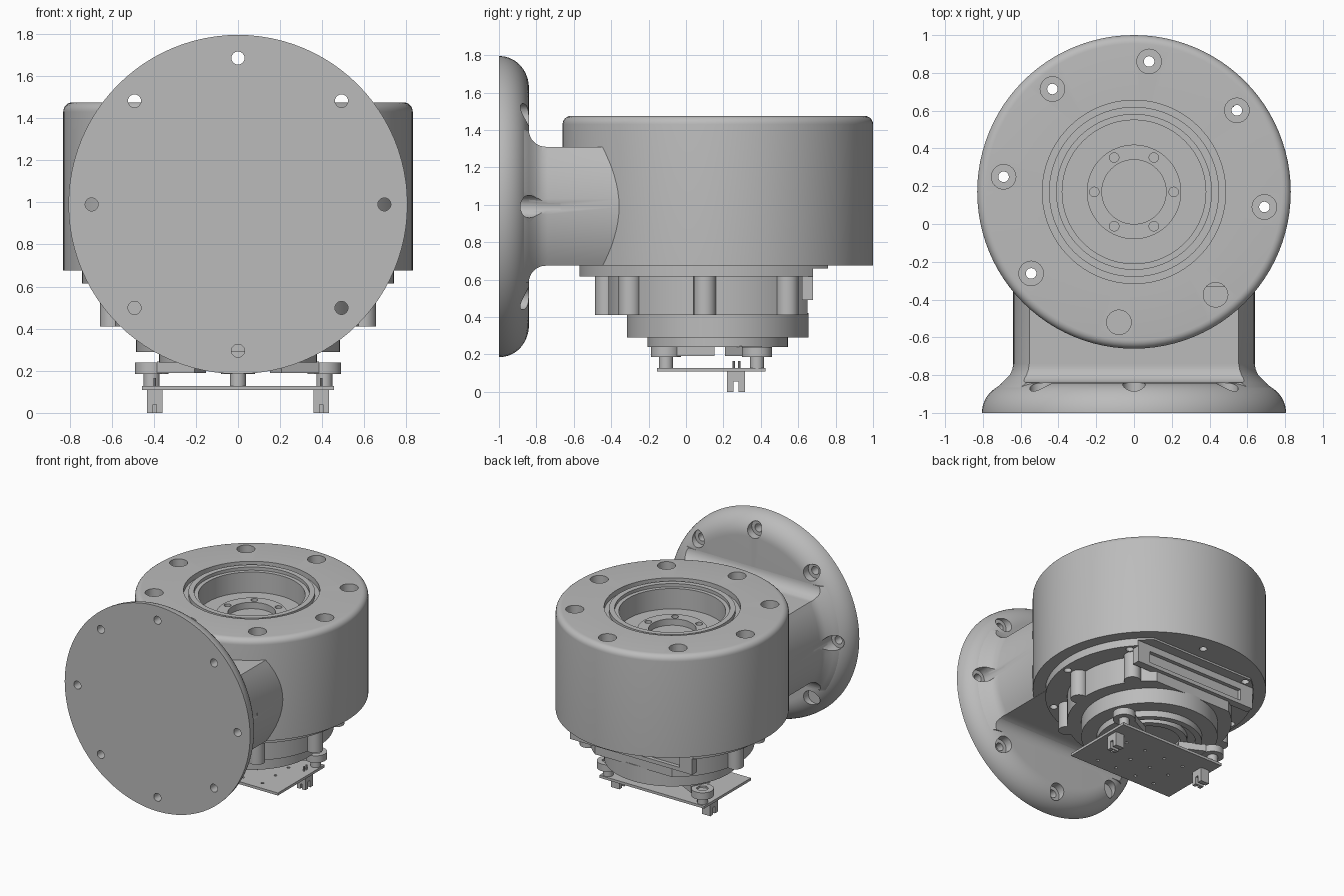
import bpy, bmesh
from math import sin, cos, pi, radians, atan2, hypot
from mathutils import Matrix, Vector

if "Cube" in bpy.data.objects:
    bpy.data.objects.remove(bpy.data.objects["Cube"], do_unlink=True)

grey = bpy.data.materials.new("machined grey")
grey.use_nodes = True
grey.diffuse_color = (0.5, 0.5, 0.5, 1)
grey.node_tree.nodes["Principled BSDF"].inputs["Base Color"].default_value = grey.diffuse_color

CY = 0.17      # axis of the round housing (y)
FZ = 0.99      # axis of the mounting flange (z)
parts = []


def finish(name, bm, keep=True):
    bmesh.ops.recalc_face_normals(bm, faces=bm.faces)
    mesh = bpy.data.meshes.new(name)
    bm.to_mesh(mesh)
    bm.free()
    mesh.materials.append(grey)
    ob = bpy.data.objects.new(name, mesh)
    bpy.context.scene.collection.objects.link(ob)
    if keep:
        parts.append(ob)
    return ob


def lathe(name, profile, origin, axis="Z", steps=96, keep=True):
    """Spin (radius, height) points about an axis through origin."""
    bm = bmesh.new()
    o = Vector(origin)
    pts = [o + (Vector((r, 0, h)) if axis == "Z" else Vector((r, h, 0))) for r, h in profile]
    vs = [bm.verts.new(p) for p in pts]
    es = [bm.edges.new(pair) for pair in zip(vs, vs[1:])]
    bmesh.ops.spin(bm, geom=vs + es, cent=o, axis=(0, 0, 1) if axis == "Z" else (0, 1, 0),
                   angle=2 * pi, steps=steps)
    bmesh.ops.remove_doubles(bm, verts=bm.verts, dist=1e-4)
    return finish(name, bm, keep)


def add_cyl(bm, x, y, z, r, depth, axis="Z", seg=24):
    m = Matrix.Translation((x, y, z))
    if axis == "Y":
        m = m @ Matrix.Rotation(pi / 2, 4, "X")
    bmesh.ops.create_cone(bm, cap_ends=True, segments=seg, radius1=r, radius2=r,
                          depth=depth, matrix=m)


def cyls(name, items, axis="Z", seg=24, keep=True):
    bm = bmesh.new()
    for x, y, z, r, depth in items:
        add_cyl(bm, x, y, z, r, depth, axis, seg)
    return finish(name, bm, keep)


def box(name, x0, x1, y0, y1, z0, z1, keep=True):
    bm = bmesh.new()
    m = Matrix.Translation(((x0 + x1) / 2, (y0 + y1) / 2, (z0 + z1) / 2))
    bmesh.ops.create_cube(bm, size=1, matrix=m @ Matrix.Diagonal((x1 - x0, y1 - y0, z1 - z0, 1)))
    return finish(name, bm, keep)


def boolean(ob, tool, op="DIFFERENCE"):
    mod = ob.modifiers.new("bool", "BOOLEAN")
    mod.object, mod.operation, mod.solver = tool, op, "EXACT"
    bpy.context.view_layer.update()
    dg = bpy.context.evaluated_depsgraph_get()
    mesh = bpy.data.meshes.new_from_object(ob.evaluated_get(dg))
    ob.modifiers.clear()
    ob.data = mesh
    bpy.data.objects.remove(tool, do_unlink=True)


def arc(cx, cy, rx, ry, a0, a1, n=10):
    return [(cx + rx * cos(radians(a0 + (a1 - a0) * i / n)),
             cy + ry * sin(radians(a0 + (a1 - a0) * i / n))) for i in range(n + 1)]


def ring(r, count, start=0.0):
    return [(r * cos(radians(start + i * 360 / count)), r * sin(radians(start + i * 360 / count)))
            for i in range(count)]


def through(r, rad, z, depth):
    return [(x, y + CY, z, rad, depth) for x, y in ring(r, 8, 83.4)]


# Round housing with stepped bore and counterbored bolt holes
body = lathe("housing", [(0, .675), (.83, .675)] + arc(.785, 1.43, .045, .045, 0, 90, 6) +
             [(.485, 1.475), (.485, 1.435), (.45, 1.435), (.45, 1.465), (.41, 1.465),
              (.41, 1.44), (.38, 1.44), (.38, 1.28), (.25, 1.28), (.25, 1.3),
              (.17, 1.3), (.17, 1.25), (0, 1.25)], (0, CY, 0))
boolean(body, cyls("bolt_cut", through(.695, .028, 1, 1.2), keep=False))
boolean(body, cyls("bore_cut", through(.695, .065, 1.4, .4), keep=False))
boolean(body, cyls("hub_cut", [(x, y + CY, 1.3, .025, .1) for x, y in ring(.21, 6)], keep=False))

# Mounting flange with rounded back
flange = lathe("mounting_flange", [(0, -1), (.805, -1)] + arc(.64, -1, .165, .16, 5, 90, 12) +
               [(0, -.84)], (0, 0, FZ), "Y")

# Neck: flared round bar trimmed to a slab with filleted top and bottom
neck = lathe("neck", [(0, -.95), (.78, -.95), (.745, -.88), (.70, -.84), (.66, -.8),
                      (.645, -.77), (.64, -.74), (.64, -.33), (0, -.33)], (0, 0, FZ), "Y")
top = arc(-.75, 1.40, .09, .09, 180, 270, 8)
outline = [(-.97, 1.40)] + top + [(-.2, 1.31)]
outline += [(y, 2 * FZ - z + .004) for y, z in reversed(outline)]
bm = bmesh.new()
face = bm.faces.new([bm.verts.new((-.9, y, z)) for y, z in outline])
ext = bmesh.ops.extrude_face_region(bm, geom=[face])
bmesh.ops.translate(bm, vec=(1.8, 0, 0),
                    verts=[g for g in ext["geom"] if isinstance(g, bmesh.types.BMVert)])
boolean(neck, finish("slab_cut", bm, False), "INTERSECT")
spots = ring(.695, 8)
for ob in (flange, neck):
    boolean(ob, cyls("screw_cut", [(x, -.95, z + FZ, .031, .3) for x, z in spots], "Y", keep=False))
    boolean(ob, cyls("seat_cut", [(x, -.785, z + FZ, .06, .23) for x, z in spots], "Y", keep=False))

# Lower cover plate, trimmed flat at the back
for name, z0, z1, back in (("cover_plate", .615, .675, .68), ("cover_lip", .66, .676, .76)):
    plate = cyls(name, [(0, CY, (z0 + z1) / 2, .74, z1 - z0)], seg=96)
    boolean(plate, box("trim", -1, 1, -1, back, .5, .8, keep=False), "INTERSECT")
    boolean(plate, cyls("bolt_cut", through(.695, .028, .65, .4), keep=False))

# Gear housing with eight screw columns, trimmed flat at the back
core = cyls("gear_housing", [(0, CY, .5125, .585, .205)], seg=96)
boolean(core, box("trim", -1, 1, -1, .65, .3, .8, keep=False), "INTERSECT")
cols = [(x, y + CY, .5125, .06, .205) for x, y in ring(.6, 8, 83.4) if y + CY < .6]
cyls("screw_columns", cols)
window = box("back_window_frame", -.53, .53, .62, .68, .49, .64)
boolean(window, box("pocket", -.42, .42, .65, .72, .52, .61, keep=False))

# Stepped motor end with recessed underside
lathe("motor_end", [(0, .42), (.485, .42), (.485, .29), (.375, .29), (.375, .24), (.33, .24),
                    (.33, .29), (.27, .29), (.27, .25), (.22, .25), (.22, .3), (0, .3)], (0, CY, 0))

# Three lugs with arms and standoffs carrying the circuit board
for name, x, y in (("left", .41, .38), ("right", -.41, .38), ("front", 0, -.107)):
    lug = cyls(name + "_lug", [(x, y, .2125, .08, .055)], seg=32)
    boolean(lug, cyls("socket", [(x, y, .24, .045, .03)], seg=6, keep=False))
    cyls(name + "_standoff", [(x, y, .157, .038, .064)])
    dx, dy = -x, CY - y
    length = hypot(dx, dy)
    bm = bmesh.new()
    reach = .2
    mid = Vector((x + dx / length * (.06 + reach / 2), y + dy / length * (.06 + reach / 2), .2175))
    bmesh.ops.create_cube(bm, size=1, matrix=Matrix.Translation(mid) @
                          Matrix.Rotation(atan2(dy, dx), 4, "Z") @
                          Matrix.Diagonal((reach, .12, .055, 1)))
    finish(name + "_arm", bm)

board = box("circuit_board", -.455, .455, -.155, .425, .108, .128)
holes = [(x, y, .118, .012, .1) for x in (-.25, -.08, .1, .27) for y in (-.08, .08, .24)]
boolean(board, cyls("board_cut", holes, seg=12, keep=False))

# Plug sockets hanging under the board, with pins above it
for side, name in ((1, "left"), (-1, "right")):
    x = side * .395
    plug = box(name + "_plug", x - .036, x + .036, .22, .315, 0, .11)
    boolean(plug, box("slot", x - .008, x + .008, .2, .25, -.01, .04, keep=False))
    boolean(plug, box("slot", x - .06, x + .06, .255, .28, -.01, .055, keep=False))
    cyls(name + "_pins", [(x, y, .14, .006, .05) for y in (.255, .285)], seg=8)

# Smooth round surfaces, keep machined edges crisp
bpy.ops.object.select_all(action="DESELECT")
for ob in parts:
    ob.select_set(True)
bpy.context.view_layer.objects.active = body
bpy.ops.object.shade_smooth_by_angle(angle=radians(30))
